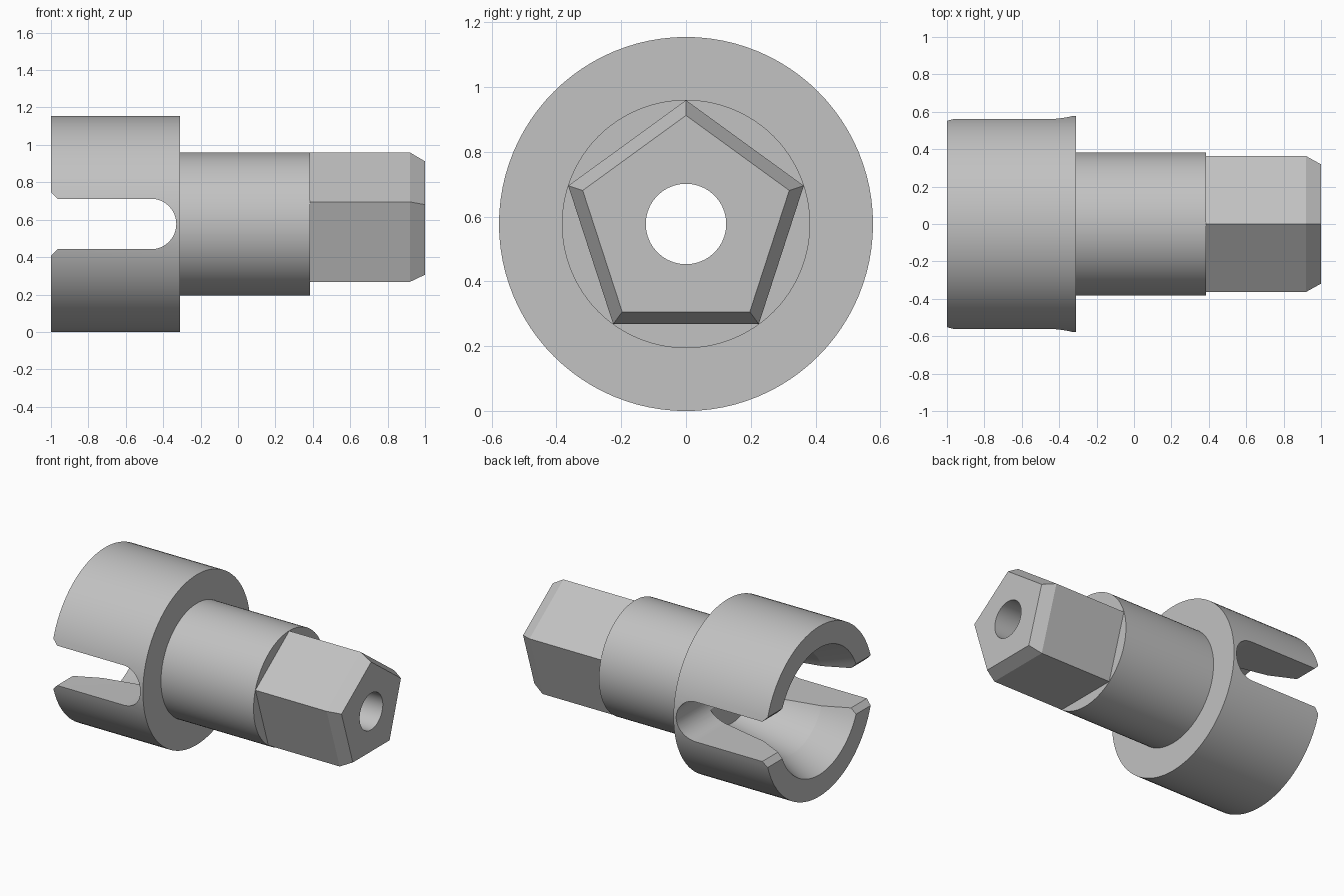
import bpy, bmesh
from math import pi, sin, cos, radians

cube = bpy.data.objects.get("Cube")
if cube:
    bpy.data.objects.remove(cube, do_unlink=True)

AXIS_Z = 0.577
SEGMENTS = 96

metal = bpy.data.materials.new("light grey metal")
metal.use_nodes = True
GREY = (0.54, 0.54, 0.54, 1)
metal.diffuse_color = GREY
metal.node_tree.nodes["Principled BSDF"].inputs["Base Color"].default_value = GREY


def skin(name, rings):
    """Closed solid through a series of matching point rings."""
    bm = bmesh.new()
    loops = [[bm.verts.new(p) for p in ring] for ring in rings]
    n = len(loops[0])
    for a, b in zip(loops, loops[1:]):
        for i in range(n):
            j = (i + 1) % n
            bm.faces.new((a[i], a[j], b[j], b[i]))
    bm.faces.new(loops[0])
    bm.faces.new(loops[-1])
    bmesh.ops.recalc_face_normals(bm, faces=bm.faces)
    mesh = bpy.data.meshes.new(name)
    bm.to_mesh(mesh)
    bm.free()
    mesh.materials.append(metal)
    obj = bpy.data.objects.new(name, mesh)
    bpy.context.collection.objects.link(obj)
    return obj


def turned(name, profile, sides=SEGMENTS):
    """Solid along x from (x, radius) stations, first corner pointing up."""
    angles = [pi / 2 + 2 * pi * i / sides for i in range(sides)]
    return skin(name, [[(x, r * cos(a), AXIS_Z + r * sin(a)) for a in angles]
                       for x, r in profile])


def combine(target, tool, operation):
    tool.hide_render = True
    mod = target.modifiers.new(operation.lower(), "BOOLEAN")
    mod.operation = operation
    mod.solver = "EXACT"
    mod.object = tool
    bpy.context.view_layer.objects.active = target
    bpy.ops.object.modifier_apply(modifier=mod.name)
    bpy.data.objects.remove(tool, do_unlink=True)


# Cup and shank, with the five-sided drive end joined on
body = turned("slotted_adapter", [(-1, 0.577), (-0.31, 0.577),
                                  (-0.31, 0.383), (0.385, 0.383)])
drive = turned("drive_end", [(0.3, 0.382), (0.92, 0.382), (1, 0.335)], 5)
combine(body, drive, "UNION")

# Tapered cup cavity and through bore
cavity = turned("cavity_cutter", [(-1.1, 0.475), (-0.8, 0.34), (-0.35, 0.25),
                                  (-0.35, 0.124), (1.1, 0.124)])
combine(body, cavity, "DIFFERENCE")

# Cross slot with round end and chamfered mouth
half, centre = 0.135, -0.465
outline = [(-1.1, half + 0.135), (-0.965, half)]
outline += [(centre + half * cos(radians(t)), half * sin(radians(t)))
            for t in range(90, -91, -6)]
outline += [(-0.965, -half), (-1.1, -half - 0.135)]
slot = skin("slot_cutter", [[(x, y, AXIS_Z + z) for x, z in outline]
                            for y in (-0.8, 0.8)])
combine(body, slot, "DIFFERENCE")

# Smooth round surfaces, crisp edges
bpy.ops.object.select_all(action="DESELECT")
body.select_set(True)
bpy.context.view_layer.objects.active = body
bpy.ops.object.shade_smooth_by_angle(angle=radians(12))
